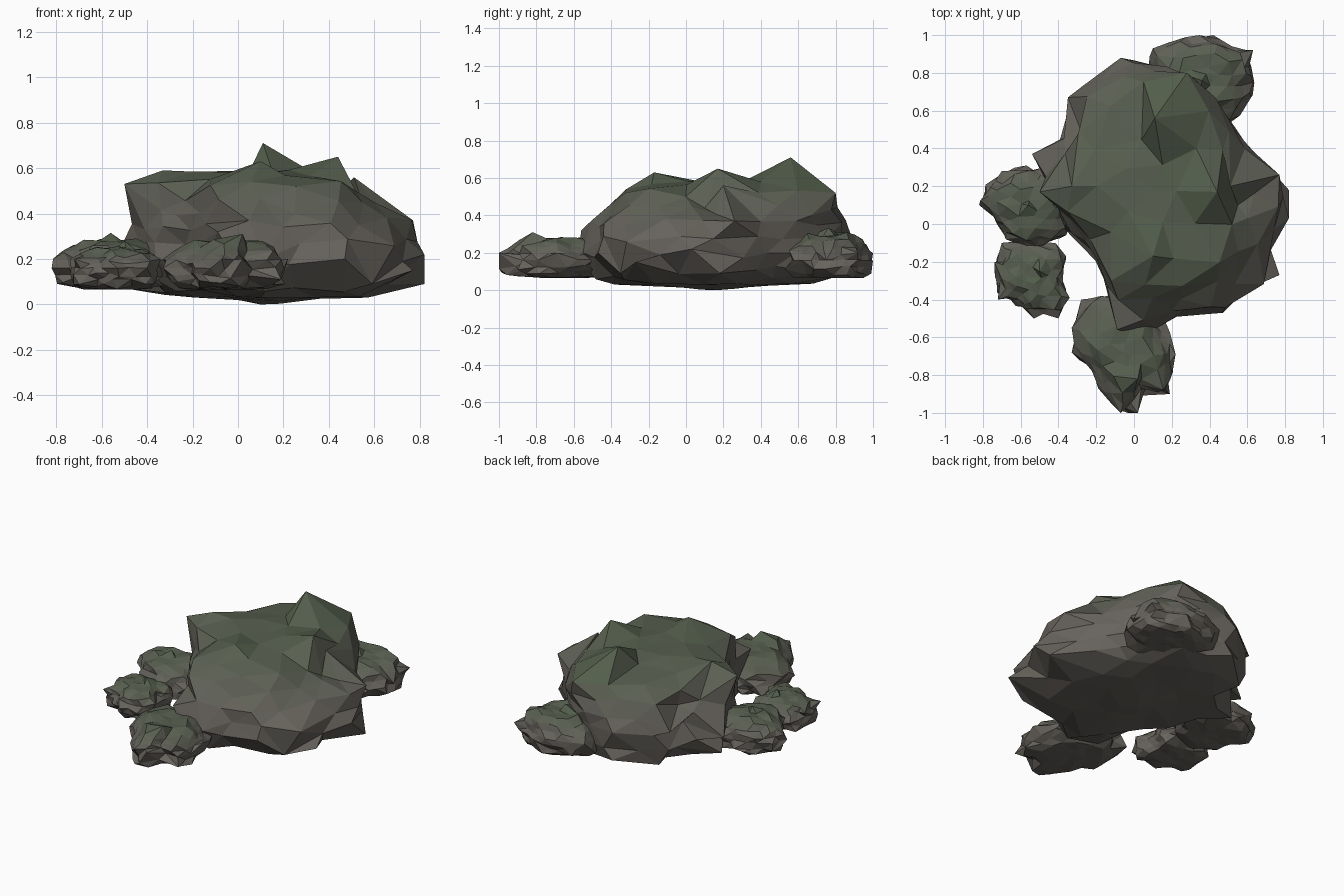
import bpy, bmesh, random
from mathutils import Vector
from mathutils.bvhtree import BVHTree

if "Cube" in bpy.data.objects:
    bpy.data.objects.remove(bpy.data.objects["Cube"])

random.seed(11)

# Blend of grey stone to green moss, one material per step
STONE, MOSS, STEPS = Vector((.135, .123, .108)), Vector((.088, .113, .072)), 6
MATERIALS = []
for i in range(STEPS):
    m = bpy.data.materials.new(f"stone_moss_{i}")
    m.diffuse_color = (*STONE.lerp(MOSS, i / (STEPS - 1)), 1)
    m.use_nodes = True
    m.node_tree.nodes["Principled BSDF"].inputs["Base Color"].default_value = m.diffuse_color
    MATERIALS.append(m)


def pts(*flat):
    return [Vector((flat[i], flat[i + 1])) for i in range(0, len(flat), 2)]


def scaled(outline, centre, s):
    return [centre + (p - centre) * s for p in outline]


def mixed(a, b, t):
    return [p.lerp(q, t) for p, q in zip(a, b)]


def guide_surface(centre, rings, bottom, top):
    """Smooth loft through the rings, used only as a target for projection."""
    n = len(rings[0][1])
    verts = [Vector((*p, z)) for z, o in rings for p in o]
    verts += [Vector((*centre, bottom)), Vector((*centre, top))]
    low, high, last = len(verts) - 2, len(verts) - 1, n * (len(rings) - 1)
    faces = []
    for i in range(n):
        j = (i + 1) % n
        for k in range(0, last, n):
            faces += [(k + i, k + j, k + n + j), (k + i, k + n + j, k + n + i)]
        faces += [(low, j, i), (high, last + i, last + j)]
    return BVHTree.FromPolygons(verts, faces)


def rock(name, centre, mid, rings, bottom, top, rough, features):
    """Faceted ball shrunk onto the guide surface, roughened, then pulled to its corners."""
    tree = guide_surface(centre, rings, bottom, top)
    origin = Vector((*centre, mid))
    xs = [p.x for _, o in rings for p in o]
    ys = [p.y for _, o in rings for p in o]
    stretch = Vector((max(xs) - min(xs), max(ys) - min(ys), (top - bottom) * 1.25))
    bm = bmesh.new()
    bmesh.ops.create_icosphere(bm, subdivisions=3, radius=1)
    for v in bm.verts:
        d = v.co + Vector([random.uniform(-.06, .06) for _ in range(3)])
        d = (d * stretch).normalized()
        hit = tree.ray_cast(origin + d * 3, -d)[0]
        if hit is None:
            hit = origin
        v.co = origin + (hit - origin) * (1 + random.uniform(-rough, rough * .8))
        v.co.x = max(-.82, min(.82, v.co.x))
        v.co.y = max(-1, min(1, v.co.y))
        v.co.z = max(bottom, v.co.z)
    free = set(bm.verts)
    for f in features:
        v = min(free, key=lambda v: (v.co - Vector(f)).length)
        v.co = f
        free.discard(v)
    bmesh.ops.recalc_face_normals(bm, faces=bm.faces)
    bm.normal_update()
    # Moss gathers on high, upward facing facets
    for f in bm.faces:
        p = f.calc_center_median()
        h = (p.z - .1) / (top - .1)
        t = max(0, min(1, 1.5 * h - .6)) * max(0, min(1, .35 + f.normal.z))
        f.material_index = round(t * (STEPS - 1))
    mesh = bpy.data.meshes.new(name)
    bm.to_mesh(mesh)
    bm.free()
    for m in MATERIALS:
        mesh.materials.append(m)
    bpy.context.collection.objects.link(bpy.data.objects.new(name, mesh))


# Main boulder: footprint and upper shoulder outlines
c = Vector((.1, .18))
lower = pts(.82, .03, .82, .18, .77, .28, .61, .39, .52, .53, .43, .67, .29, .81, .07, .83,
            -.07, .88, -.23, .77, -.35, .67, -.27, .5, -.54, .37, -.42, .17, -.38, 0, -.2, -.14,
            -.16, -.32, -.09, -.56, .12, -.55, .2, -.47, .47, -.47, .59, -.35, .77, -.27, .7, -.07)
upper = pts(.51, .05, .51, .16, .5, .28, .48, .39, .47, .5, .4, .64, .28, .78, .08, .79,
            -.06, .8, -.2, .68, -.3, .6, -.3, .45, -.38, .3, -.5, .17, -.36, .05, -.22, -.1,
            -.16, -.2, -.08, -.33, .1, -.32, .22, -.33, .36, -.3, .45, -.22, .5, -.12, .52, -.04)
corners = [(.11, .56, .71), (.44, .17, .65), (.1, -.17, .63), (-.33, .2, .59), (-.5, .17, .53),
           (.28, .8, .52), (.82, .03, .22), (.82, .18, .09), (.77, .26, .37), (.77, -.27, .15),
           (.59, -.35, .09), (.47, -.47, .2), (.12, -.55, .2), (-.09, -.56, .32),
           (.55, .1, .44), (.51, .2, .56), (-.41, .1, .33), (.33, .4, .58),
           (-.54, .37, .2), (-.35, .67, .3), (-.07, .88, .3), (.43, .67, .4),
           (.1, .16, 0), (.57, .1, .03), (-.18, .1, .03), (.1, -.38, .03)]
rock("main_boulder", c, .27, [
    (.035, scaled(lower, c, .76)),
    (.085, scaled(lower, c, .97)),
    (.22, scaled(lower, c, 1.01)),
    (.37, mixed(lower, upper, .25)),
    (.45, mixed(lower, upper, .75)),
    (.545, upper),
    (.58, scaled(upper, c, .6))],
    0, .585, .05, corners)

# Small rocks around the base: centre, highest point, footprint
small_rocks = {
    "left_back_rock": ((-.56, .08), (-.56, .1, .315), pts(
        -.3, .1, -.34, .3, -.48, .3, -.57, .31, -.7, .28, -.78, .2,
        -.82, .1, -.75, .06, -.68, -.08, -.55, -.14, -.46, -.1, -.36, -.06)),
    "left_front_rock": ((-.54, -.28), (-.5, -.25, .28), pts(
        -.38, -.24, -.36, -.17, -.42, -.1, -.55, -.09, -.7, -.1, -.74, -.2,
        -.72, -.4, -.6, -.43, -.53, -.5, -.47, -.46, -.4, -.5, -.34, -.39)),
    "front_rock": ((-.06, -.68), (.02, -.82, .31), pts(
        .22, -.69, .14, -.5, -.02, -.4, -.17, -.38, -.28, -.4, -.33, -.55,
        -.33, -.68, -.2, -.79, -.19, -.87, -.07, -1, .02, -1, .05, -.87, .19, -.9)),
    "back_rock": ((.38, .79), (.36, .76, .335), pts(
        .63, .75, .63, .92, .52, .94, .42, 1, .28, .99, .1, .93,
        .08, .84, .15, .7, .3, .58, .5, .53, .58, .62, .62, .67)),
}
for name, (centre, peak, o) in small_rocks.items():
    c = Vector(centre)
    top = peak[2] - .03
    h = top - .065
    rim = [(p.x, p.y, random.choice((.11, .16, .2))) for p in o]
    rock(name, c, .16, [
        (.07, scaled(o, c, .78)),
        (.09, scaled(o, c, .93)),
        (.065 + h * .5, scaled(o, c, 1)),
        (.065 + h * .8, scaled(o, c, .83)),
        (.065 + h * .98, scaled(o, c, .5))],
        .065, top, .11, [peak] + rim)
